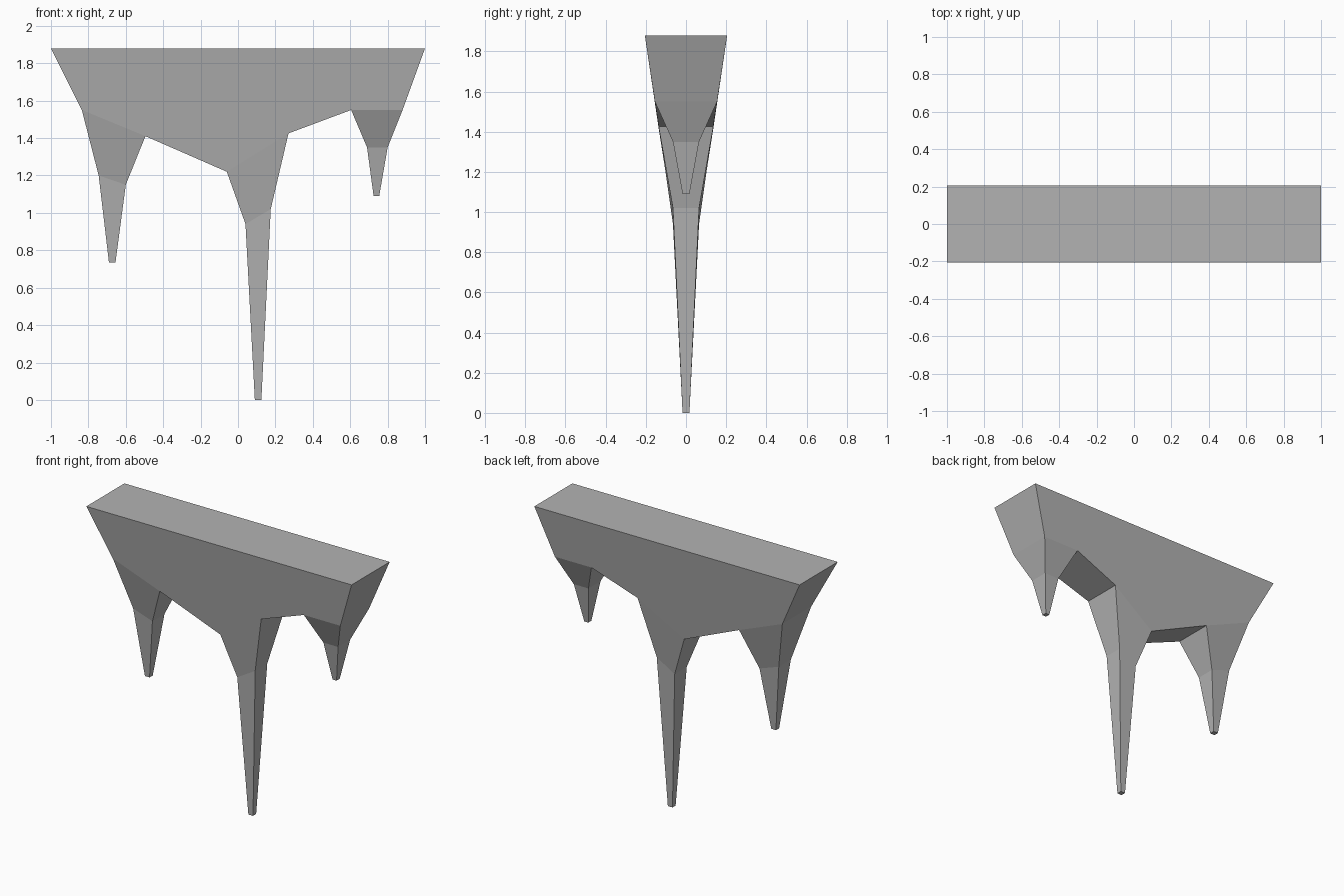
import bpy
import bmesh

cube = bpy.data.objects.get("Cube")
if cube:
    bpy.data.objects.remove(cube, do_unlink=True)

# Single stone colour
stone = bpy.data.materials.new("stone_grey")
stone.use_nodes = True
colour = (0.45, 0.45, 0.45, 1)
stone.diffuse_color = colour
stone.node_tree.nodes["Principled BSDF"].inputs["Base Color"].default_value = colour

# Each spike: outline steps from root to tip as (left x, left z, right x, right z, half depths)
spikes = [
    [(-0.835, 1.55, -0.495, 1.41, 0.155, 0.135),
     (-0.745, 1.20, -0.60, 1.15, 0.065, 0.065),
     (-0.69, 0.735, -0.655, 0.735, 0.017, 0.017)],
    [(-0.06, 1.22, 0.27, 1.425, 0.105, 0.136),
     (0.04, 0.94, 0.175, 1.02, 0.065, 0.065),
     (0.09, 0.0, 0.125, 0.0, 0.017, 0.017)],
    [(0.605, 1.55, 0.88, 1.55, 0.155, 0.155),
     (0.69, 1.35, 0.80, 1.35, 0.065, 0.065),
     (0.725, 1.09, 0.755, 1.09, 0.017, 0.017)],
]

bm = bmesh.new()


def pair(x, z, depth):
    """Front and back vertex at one outline point."""
    return [bm.verts.new((x, side * depth, z)) for side in (-1, 1)]


def bridge(a, b):
    bm.faces.new((a[0], a[1], b[1], b[0]))


# Slab top
top_left = pair(-1, 1.88, 0.205)
top_right = pair(1, 1.88, 0.205)
bridge(top_left, top_right)

# Tapering square spikes
roots = []
for spike in spikes:
    rings = [(pair(xl, zl, dl), pair(xr, zr, dr))
             for xl, zl, xr, zr, dl, dr in spike]
    roots += rings[0]
    for (l0, r0), (l1, r1) in zip(rings, rings[1:]):
        bridge(l0, l1)
        bridge(r0, r1)
        for s in (0, 1):
            bm.faces.new((l0[s], r0[s], r1[s], l1[s]))
    bridge(*rings[-1])

# Slab walls, ends and the undersides between spikes
for s in (0, 1):
    bm.faces.new([p[s] for p in [top_right, top_left] + roots])
bridge(top_left, roots[0])
bridge(roots[-1], top_right)
bridge(roots[1], roots[2])
bridge(roots[3], roots[4])

bmesh.ops.recalc_face_normals(bm, faces=bm.faces)
mesh = bpy.data.meshes.new("hanging_rock_slab")
bm.to_mesh(mesh)
bm.free()
mesh.materials.append(stone)
rock = bpy.data.objects.new("hanging_rock_slab", mesh)
bpy.context.collection.objects.link(rock)
